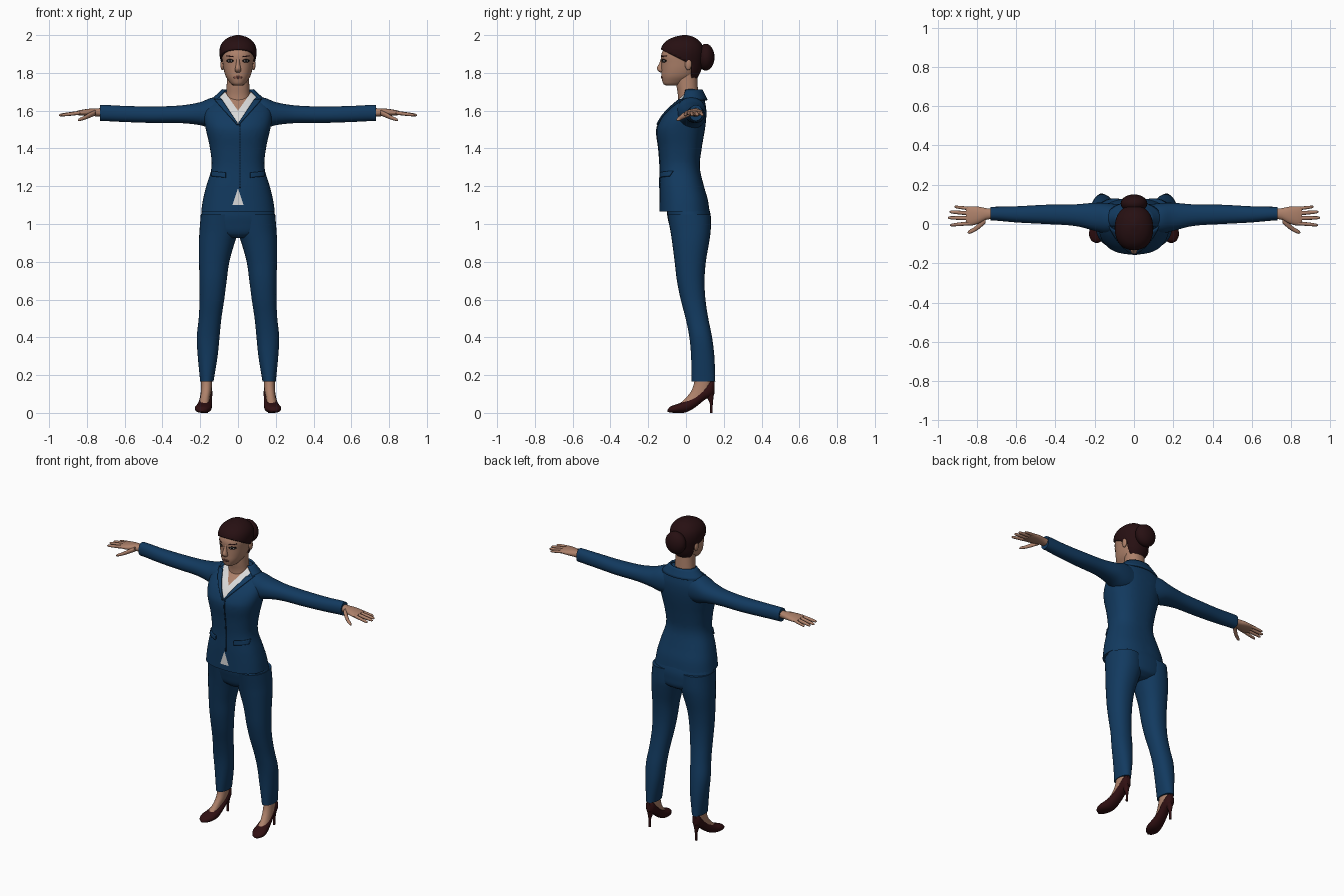
import bpy, bmesh, math
from mathutils import Matrix, Vector

if "Cube" in bpy.data.objects:
    bpy.data.objects.remove(bpy.data.objects["Cube"])


def material(name, r, g, b):
    m = bpy.data.materials.new(name)
    m.diffuse_color = (r, g, b, 1)
    m.use_nodes = True
    m.node_tree.nodes["Principled BSDF"].inputs["Base Color"].default_value = m.diffuse_color
    return m


SUIT = material("navy suit", .006, .042, .115)
SEAM = material("dark navy", .003, .02, .055)
SHIRT = material("white shirt", .7, .7, .7)
SKIN = material("skin", .42, .22, .145)
LIPS = material("lips", .27, .1, .075)
HAIR = material("dark brown hair", .02, .005, .006)
SHOE = material("dark maroon leather", .03, .005, .006)
LASH = material("lash black", .006, .004, .004)


def finish(name, bm, *mats):
    bmesh.ops.recalc_face_normals(bm, faces=bm.faces[:])
    me = bpy.data.meshes.new(name)
    bm.to_mesh(me)
    bm.free()
    for m in mats:
        me.materials.append(m)
    me.shade_smooth()
    me.set_sharp_from_angle(angle=math.radians(45))
    ob = bpy.data.objects.new(name, me)
    bpy.context.collection.objects.link(ob)
    return ob


def sample(rows, t):
    """Smooth interpolation of section extents at position t."""
    n = len(rows)
    i = 0
    while i < n - 2 and t > rows[i + 1][0]:
        i += 1
    a, b = rows[i], rows[i + 1]
    p, q = rows[max(i - 1, 0)], rows[min(i + 2, n - 1)]
    h = b[0] - a[0]
    s = min(max((t - a[0]) / h, 0), 1)
    out = []
    for k in range(1, 5):
        m0 = (b[k] - p[k]) / (b[0] - p[0]) * h
        m1 = (q[k] - a[k]) / (q[0] - a[0]) * h
        out.append((2*s**3 - 3*s*s + 1) * a[k] + (s**3 - 2*s*s + s) * m0
                   + (3*s*s - 2*s**3) * b[k] + (s**3 - s*s) * m1)
    return out


def loft(rows, axis='z', n=2.2, seg=32, sub=4, side=1):
    """Rows are (t, u_min, u_max, v_min, v_max); rings are superellipses."""
    bm = bmesh.new()
    ts = [a[0] + (b[0] - a[0]) * k / sub for a, b in zip(rows, rows[1:]) for k in range(sub)]
    rings = []
    for t in ts + [rows[-1][0]]:
        u0, u1, v0, v1 = sample(rows, t)
        ring = []
        for j in range(seg):
            c, s = math.cos(math.tau * j / seg), math.sin(math.tau * j / seg)
            u = (u0 + u1) / 2 + (u1 - u0) / 2 * math.copysign(abs(c) ** (2 / n), c)
            v = (v0 + v1) / 2 + (v1 - v0) / 2 * math.copysign(abs(s) ** (2 / n), s)
            co = {'z': (u, v, t), 'x': (t, u, v), 'y': (u, t, v)}[axis]
            ring.append(bm.verts.new((co[0] * side, co[1], co[2])))
        rings.append(ring)
    for a, b in zip(rings, rings[1:]):
        for j in range(seg):
            bm.faces.new((a[j], a[j - 1], b[j - 1], b[j]))
    bm.faces.new(rings[0])
    bm.faces.new(rings[-1])
    return bm


def cut(bm, co, no):
    bmesh.ops.bisect_plane(bm, geom=bm.verts[:] + bm.edges[:] + bm.faces[:],
                           plane_co=co, plane_no=no, dist=1e-5)


def front(rows, x, z, n):
    """Front y of a lofted body at x, z."""
    u0, u1, v0, v1 = sample(rows, z)
    r = min(abs(x - (u0 + u1) / 2) / ((u1 - u0) / 2), 1)
    return (v0 + v1) / 2 - (v1 - v0) / 2 * (1 - r ** n) ** (1 / n)


def patch(name, f, mat, nu=12, nv=4, thick=.008):
    bm = bmesh.new()
    g = [[bm.verts.new(f(i / nu, j / nv)) for j in range(nv + 1)] for i in range(nu + 1)]
    for i in range(nu):
        for j in range(nv):
            bm.faces.new((g[i][j], g[i + 1][j], g[i + 1][j + 1], g[i][j + 1]))
    m = finish(name, bm, mat).modifiers.new("thickness", 'SOLIDIFY')
    m.thickness, m.offset = thick, 0


def ellipsoid(name, co, r, mat):
    bm = bmesh.new()
    bmesh.ops.create_uvsphere(bm, u_segments=20, v_segments=12, radius=1,
                              matrix=Matrix.Translation(co) @ Matrix.Diagonal((*r, 1)))
    return finish(name, bm, mat)


def sym(*rows):
    """Rows (z, half_width, front, back) to full extents."""
    return [(z, -w, w, f, b) for z, w, f, b in rows]


# Jacket body with cut V neck, shirt and small opening above the hem
TORSO = sym((1.065, .195, -.14, .125), (1.13, .185, -.14, .115), (1.2, .168, -.14, .095),
            (1.3, .14, -.138, .073), (1.4, .148, -.145, .083), (1.5, .17, -.155, .1),
            (1.56, .18, -.13, .107), (1.61, .175, -.09, .107), (1.65, .145, -.05, .1),
            (1.685, .105, -.018, .092), (1.7, .08, -.005, .08))
bm = loft(TORSO, n=2.4, seg=48)
for s in (1, -1):
    cut(bm, (0, 0, 1.53), (1.5 * s, 0, -1))
    cut(bm, (0, 0, 1.6), (1.4 * s, 0, -1))
    cut(bm, (0, 0, 1.19), (3 * s, 0, 1))
cut(bm, (0, 0, 1.1), (0, 0, 1))
for f in bm.faces:
    c = f.calc_center_median()
    x = abs(c.x)
    if c.y < .03:
        if c.z > 1.6 + 1.4 * x:
            f.material_index = 2
        elif c.z > 1.53 + 1.5 * x or 1.1 < c.z < 1.19 - 3 * x:
            f.material_index = 1
finish("jacket_body", bm, SUIT, SHIRT, SKIN)


def on_jacket(x, z, off=.004):
    return (x, front(TORSO, x, z, 2.4) - off, z)


# Jacket trim: lapels, pocket flaps, closing seam, collar
for s in (1, -1):
    def lapel(u, v):
        z = 1.525 + .135 * u
        return on_jacket(s * (max(z - 1.53, 0) / 1.5 + v * (.008 + .032 * u)), z, .005)

    def flap(u, v):
        return on_jacket(s * (.065 + .075 * u), 1.245 + .027 * v + .008 * u)
    patch("lapel", lapel, SUIT)
    patch("pocket_flap", flap, SUIT)
patch("closing_seam", lambda u, v: on_jacket(.008 + .006 * v, 1.19 + .335 * u, .001), SEAM, 24, 1, .004)


def collar(u, v):
    a = -.6 + u * (math.pi + 1.2)
    return ((.138 - .056 * v) * math.cos(a), .03 + (.08 - .027 * v) * math.sin(a), 1.655 + .055 * v)


patch("collar", collar, SUIT, 32, 4, .01)

# Hips
finish("trouser_hips", loft(sym((.925, .06, -.05, .09), (.95, .16, -.075, .125), (1.0, .195, -.09, .132),
                                (1.05, .195, -.1, .13), (1.12, .175, -.1, .11))), SUIT)

SLEEVE = [(.08, -.045, .1, 1.5, 1.67), (.14, -.05, .107, 1.505, 1.668), (.2, -.035, .108, 1.523, 1.645),
          (.3, -.01, .1, 1.534, 1.628), (.45, .0, .098, 1.535, 1.622), (.6, .008, .09, 1.54, 1.625),
          (.7, .017, .088, 1.545, 1.63), (.73, .018, .087, 1.546, 1.63)]
PALM = [(.7, .027, .077, 1.567, 1.615), (.75, .022, .08, 1.57, 1.612), (.79, .003, .088, 1.572, 1.61),
        (.83, -.008, .09, 1.574, 1.604), (.855, -.004, .086, 1.577, 1.598)]
FINGERS = [(.078, .088, .915, .009), (.054, .062, .94, .0105), (.029, .032, .948, .0105), (.004, -.006, .937, .01)]
LEG = [(.165, .13, .2, .03, .155), (.3, .108, .213, .027, .15), (.4, .098, .218, .018, .138),
       (.5, .088, .208, -.002, .118), (.6, .073, .203, -.028, .103), (.7, .06, .204, -.048, .098),
       (.8, .046, .206, -.06, .105), (.9, .018, .207, -.073, .122), (.96, .0, .204, -.082, .13),
       (1.05, .0, .197, -.098, .13)]
SHOE_ROWS = [(-.097, .183, .197, .006, .018), (-.085, .163, .217, .002, .032), (-.05, .143, .229, 0, .046),
             (0, .138, .218, .003, .064), (.05, .138, .206, .03, .092), (.1, .136, .197, .07, .14),
             (.135, .14, .194, .088, .17), (.15, .154, .18, .1, .165)]
FOOT = [(.035, .153, .21, -.05, .05), (.08, .148, .2, .0, .105), (.12, .14, .196, .03, .125),
        (.17, .137, .195, .045, .132), (.25, .135, .195, .05, .13)]
HEEL = [(0, .16, .174, .127, .141), (.05, .159, .175, .126, .142), (.1, .146, .188, .1, .148)]

# Arms, hands, legs and shoes, mirrored left to right
for s in (1, -1):
    finish("sleeve", loft(SLEEVE, 'x', side=s), SUIT)
    finish("palm", loft(PALM, 'x', seg=20, side=s), SKIN)
    for y0, y1, tip, r in FINGERS:
        rows = []
        for k, w in ((0, 1), (.4, .95), (.8, .8), (.95, .6), (1, .2)):
            y, z = y0 + (y1 - y0) * k, 1.589 - .013 * k
            rows.append((.835 + (tip - .835) * k, y - r * w, y + r * w, z - r * w, z + r * w))
        finish("finger", loft(rows, 'x', seg=12, sub=2, side=s), SKIN)
    thumb = [(.755, .005, .045, 1.575, 1.605), (.785, -.022, .01, 1.562, 1.59),
             (.815, -.041, -.017, 1.551, 1.572), (.84, -.05, -.032, 1.545, 1.56), (.847, -.045, -.04, 1.547, 1.553)]
    finish("thumb", loft(thumb, 'x', seg=12, side=s), SKIN)
    finish("trouser_leg", loft(LEG, side=s), SUIT)
    finish("foot", loft(FOOT, seg=20, side=s), SKIN)
    finish("shoe", loft(SHOE_ROWS, 'y', seg=24, side=s), SHOE)
    finish("shoe_heel", loft(HEEL, seg=12, side=s), SHOE)

# Neck and head
finish("neck", loft(sym((1.62, .07, -.045, .07), (1.68, .063, -.043, .065), (1.73, .06, -.05, .062),
                        (1.8, .058, -.055, .058))), SKIN)
HEAD = sym((1.732, .02, -.105, -.045), (1.74, .035, -.118, -.02), (1.755, .048, -.125, .01),
           (1.78, .064, -.13, .045), (1.81, .074, -.13, .065), (1.85, .081, -.13, .08),
           (1.9, .085, -.13, .085), (1.95, .072, -.1, .065), (1.98, .04, -.055, .03))
finish("head", loft(HEAD), SKIN)
finish("nose", loft(sym((1.803, .01, -.138, -.115), (1.812, .017, -.149, -.115), (1.825, .015, -.154, -.115),
                        (1.85, .01, -.142, -.115), (1.88, .008, -.131, -.115)), seg=16), SKIN)


def face_plate(name, x, z, a, b, off, mat, slant=0):
    """Thin oval plate lying on the face."""
    def f(u, v):
        ang, r = math.tau * u, .1 + .9 * v
        px, pz = x + a * r * math.cos(ang), z + b * r * math.sin(ang) + slant * r * math.cos(ang)
        return (px, front(HEAD, px, pz, 2.2) - off, pz)
    patch(name, f, mat, 16, 2, .002)


face_plate("mouth", 0, 1.776, .024, .007, .001, LIPS)
for s in (1, -1):
    face_plate("eye_lashes", s * .042, 1.864, .019, .009, .001, LASH)
    face_plate("eye_white", s * .042, 1.863, .012, .0045, .002, SHIRT)
    face_plate("iris", s * .042, 1.863, .005, .005, .003, LASH)
    face_plate("eyebrow", s * .044, 1.888, .021, .003, .001, HAIR, s * .002)
    ellipsoid("ear", (s * .083, .012, 1.845), (.01, .018, .03), SKIN)

# Hair shell trimmed along the hairline, with a bun
bm = loft(sym((1.757, .055, -.09, .05), (1.8, .079, -.12, .075), (1.85, .089, -.134, .09),
              (1.9, .098, -.137, .096), (1.94, .094, -.128, .09), (1.97, .075, -.103, .07),
              (1.99, .045, -.062, .04), (2.0, .01, -.018, .005)))
cut(bm, (0, -.13, 1.922), (0, .5, 1))
cut(bm, (0, .03, 0), (0, 1, 0))
drop = []
for f in bm.faces:
    c = f.calc_center_median()
    if c.z + .5 * c.y < 1.857 and c.y < .03:
        drop.append(f)
bmesh.ops.delete(bm, geom=drop, context='FACES')
mod = finish("hair", bm, HAIR).modifiers.new("thickness", 'SOLIDIFY')
mod.thickness, mod.offset = .012, -1
ellipsoid("hair_bun", (0, .105, 1.883), (.068, .046, .071), HAIR)
